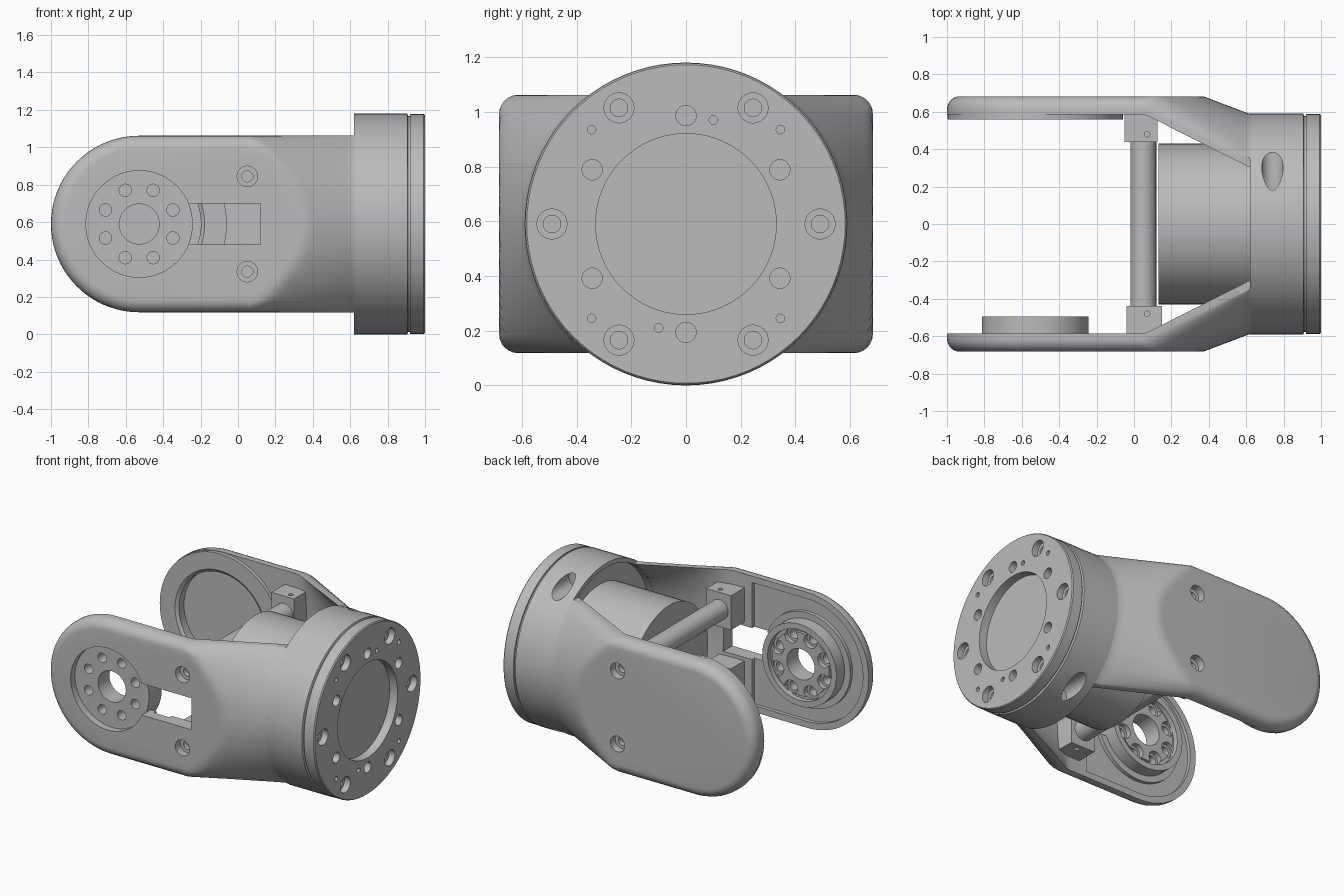
import bpy
from math import sin, cos, pi, sqrt, radians

default = bpy.data.objects.get("Cube")
if default:
    bpy.data.objects.remove(default)

grey = bpy.data.materials.new("machined grey")
grey.use_nodes = True
grey.diffuse_color = (0.5, 0.5, 0.5, 1)
grey.node_tree.nodes["Principled BSDF"].inputs["Base Color"].default_value = (0.5, 0.5, 0.5, 1)

import bmesh

MID = 0.59               # height of the main axis
HUB_X = -0.528           # centre of the rounded arm end
HALF = 0.472             # half height of the arms
OUTER, INNER = 0.683, 0.585
FILLET = 0.07
BAR_X, BAR_Z = 0.05, 0.255


# ---- helpers ----
def skin(name, loops, closed=False):
    """Bridge a list of equal closed loops into a solid."""
    bm = bmesh.new()
    rows = [[bm.verts.new(p) for p in loop] for loop in loops]
    pairs = list(zip(rows, rows[1:]))
    if closed:
        pairs.append((rows[-1], rows[0]))
    else:
        bm.faces.new(rows[0])
        bm.faces.new(rows[-1])
    n = len(rows[0])
    for a, b in pairs:
        for i in range(n):
            j = (i + 1) % n
            bm.faces.new((a[i], a[j], b[j], b[i]))
    bmesh.ops.recalc_face_normals(bm, faces=bm.faces)
    mesh = bpy.data.meshes.new(name)
    bm.to_mesh(mesh)
    bm.free()
    mesh.materials.append(grey)
    obj = bpy.data.objects.new(name, mesh)
    bpy.context.collection.objects.link(obj)
    return obj


def lathe(name, axis, centre, profile, seg=64, closed=False):
    """Turn (distance, radius) points around a line along axis."""
    u, v = [k for k in range(3) if k != axis]
    loops = []
    for d, r in profile:
        loop = []
        for i in range(seg):
            p = [0, 0, 0]
            a = 2 * pi * i / seg
            p[axis] = d
            p[u] = centre[0] + r * cos(a)
            p[v] = centre[1] + r * sin(a)
            loop.append(p)
        loops.append(loop)
    return skin(name, loops, closed)


def rod(name, axis, centre, r, a, b, seg=32):
    return lathe(name, axis, centre, [(a, r), (b, r)], seg)


def box(name, x0, x1, y0, y1, z0, z1):
    return skin(name, [[(x0, y, z0), (x1, y, z0), (x1, y, z1), (x0, y, z1)] for y in (y0, y1)])


def boolean(obj, tool, operation="DIFFERENCE"):
    mod = obj.modifiers.new("cut", "BOOLEAN")
    mod.operation = operation
    mod.solver = "EXACT"
    mod.object = tool
    bpy.context.view_layer.objects.active = obj
    bpy.ops.object.modifier_apply(modifier=mod.name)
    bpy.data.objects.remove(tool)


def bore(obj, axis, centre, r, a, b, seg=24):
    boolean(obj, rod("cutter", axis, centre, r, a, b, seg))


def stadium(off, y, x_end, steps=40):
    r = HALF - off
    pts = [(x_end, y, MID + r)]
    for i in range(steps + 1):
        a = pi / 2 + pi * i / steps
        pts.append((HUB_X + r * cos(a), y, MID + r * sin(a)))
    return pts + [(x_end, y, MID - r)]


# ---- fork arms: rounded plate blended into the round body ----
fillet = [(FILLET * (1 - cos(a)), OUTER - FILLET + FILLET * sin(a))
          for a in (radians(15 * k) for k in range(7))]


def flat_y(dz):
    d = HALF - abs(dz)
    return OUTER if d >= FILLET else OUTER - FILLET + sqrt(max(0, FILLET**2 - (FILLET - d)**2))


def make_arm(name, side):
    loops = [stadium(0, side * INNER, 0.06)]
    loops += [stadium(off, side * y, 0.06) for off, y in fillet]
    arm = skin(name, loops)
    edge = [HALF - off for off, y in fillet]
    inside = HALF - FILLET
    middle = [inside * (1 - 2 * i / 20) for i in range(1, 20)]
    heights = edge + middle + [-h for h in reversed(edge)]
    sections = []
    for i in range(21):
        x = 0.04 + 0.6 * i / 20
        outer, inner = [], []
        for dz in heights:
            start = 0.37 - 0.31 * (dz / HALF)**2
            t = min(1, max(0, (x - start) / (0.62 - start)))
            y = flat_y(dz) * (1 - t) + sqrt(0.588**2 - dz**2) * t
            s = min(1, max(0, (x - 0.06) / 0.56))
            yi = INNER * (1 - s) + sqrt(0.56**2 - dz**2) * s
            outer.append((x, side * y, MID + dz))
            inner.append((x, side * yi, MID + dz))
        sections.append(outer + inner[::-1])
    boolean(arm, skin("blend", sections), "UNION")
    # countersunk screw holes
    for s in (-1, 1):
        hole = (BAR_X, MID + s * BAR_Z)
        bore(arm, 1, hole, 0.055, side * 0.63, side * 0.8)
        bore(arm, 1, hole, 0.03, side * 0.595, side * 0.8)
    return arm


front_arm = make_arm("front_arm", -1)
panel = skin("panel", [stadium(0.045, y, -0.1) for y in (-0.5, -0.61)])
bore(panel, 1, (HUB_X, MID), 0.33, -0.4, -0.7, 64)
boolean(front_arm, panel)
bore(front_arm, 1, (HUB_X, MID), 0.285, -0.4, -0.8, 64)
boolean(front_arm, box("slot", -0.3, 0.12, -0.8, -0.4, MID - 0.11, MID + 0.11))

# back arm carries a round pad with a bearing seat
back_arm = make_arm("back_arm", 1)
bore(back_arm, 1, (HUB_X, MID), 0.33, 0.5, 0.63, 64)
bearing_pad = lathe("bearing_pad", 1, (HUB_X, MID),
                    [(0.6, 0.33), (0.6, 0.468), (0.56, 0.468), (0.56, 0.35), (0.575, 0.33)], closed=True)

# ---- joint hub in the front arm ----
hub = lathe("joint_hub", 1, (HUB_X, MID),
            [(-0.635, 0.107), (-0.635, 0.286), (-0.495, 0.286), (-0.495, 0.245),
             (-0.53, 0.245), (-0.53, 0.22), (-0.51, 0.22), (-0.51, 0.107)], closed=True)
for k in range(8):
    a = radians(22.5 + 45 * k)
    spot = (HUB_X + 0.195 * cos(a), MID + 0.195 * sin(a))
    bore(hub, 1, spot, 0.033, -0.4, -0.7, 20)
    bore(hub, 1, spot, 0.05, -0.4, -0.545, 20)

# ---- round body with groove and bolted end flange ----
body = lathe("round_body", 0, (0, MID),
             [(0.67, 0.56), (0.62, 0.56), (0.62, 0.59), (0.905, 0.59), (0.91, 0.577), (0.92, 0.577),
              (0.92, 0.588), (0.993, 0.588), (1, 0.582), (1, 0.33), (0.94, 0.33)], 80)
for k in range(6):
    a = radians(60 * k)
    spot = (0.49 * cos(a), MID + 0.49 * sin(a))
    bore(body, 0, spot, 0.055, 0.955, 1.1)
    bore(body, 0, spot, 0.032, 0.91, 1.1)
    a += radians(30)
    bore(body, 0, (0.396 * cos(a), MID + 0.396 * sin(a)), 0.037, 0.95, 1.1)
pins = [(sy * 0.345, sz * 0.345) for sy in (-1, 1) for sz in (-1, 1)] + [(0.1, 0.38), (-0.1, -0.38)]
for y, dz in pins:
    bore(body, 0, (y, MID + dz), 0.016, 0.96, 1.1, 12)
for s in (-1, 1):
    bore(body, 1, (0.74, MID + s * 0.505), 0.057, 0.15, 0.7)

motor = rod("motor", 0, (0, MID), 0.43, 0.13, 0.7, 64)

# ---- cross bars with end blocks ----
parts = [front_arm, back_arm, bearing_pad, hub, body, motor]
for s, tag in ((-1, "lower"), (1, "upper")):
    z = MID + s * BAR_Z
    parts.append(rod(tag + "_cross_bar", 1, (BAR_X, z), 0.069, -0.45, 0.45))
    for side, x0, x1, where in ((-1, -0.04, 0.15, "front"), (1, -0.05, 0.125, "back")):
        y0, y1 = sorted((side * 0.438, side * 0.595))
        block = box(tag + "_" + where + "_block", x0, x1, y0, y1, z - 0.12, z + 0.12)
        bore(block, 2, (0.07, side * 0.48), 0.015, z + s * 0.06, z + s * 0.2, 12)
        parts.append(block)

# ---- smooth shading with sharp edges kept ----
bpy.ops.object.select_all(action="DESELECT")
for obj in parts:
    obj.select_set(True)
bpy.context.view_layer.objects.active = body
bpy.ops.object.shade_smooth_by_angle(angle=radians(25))
